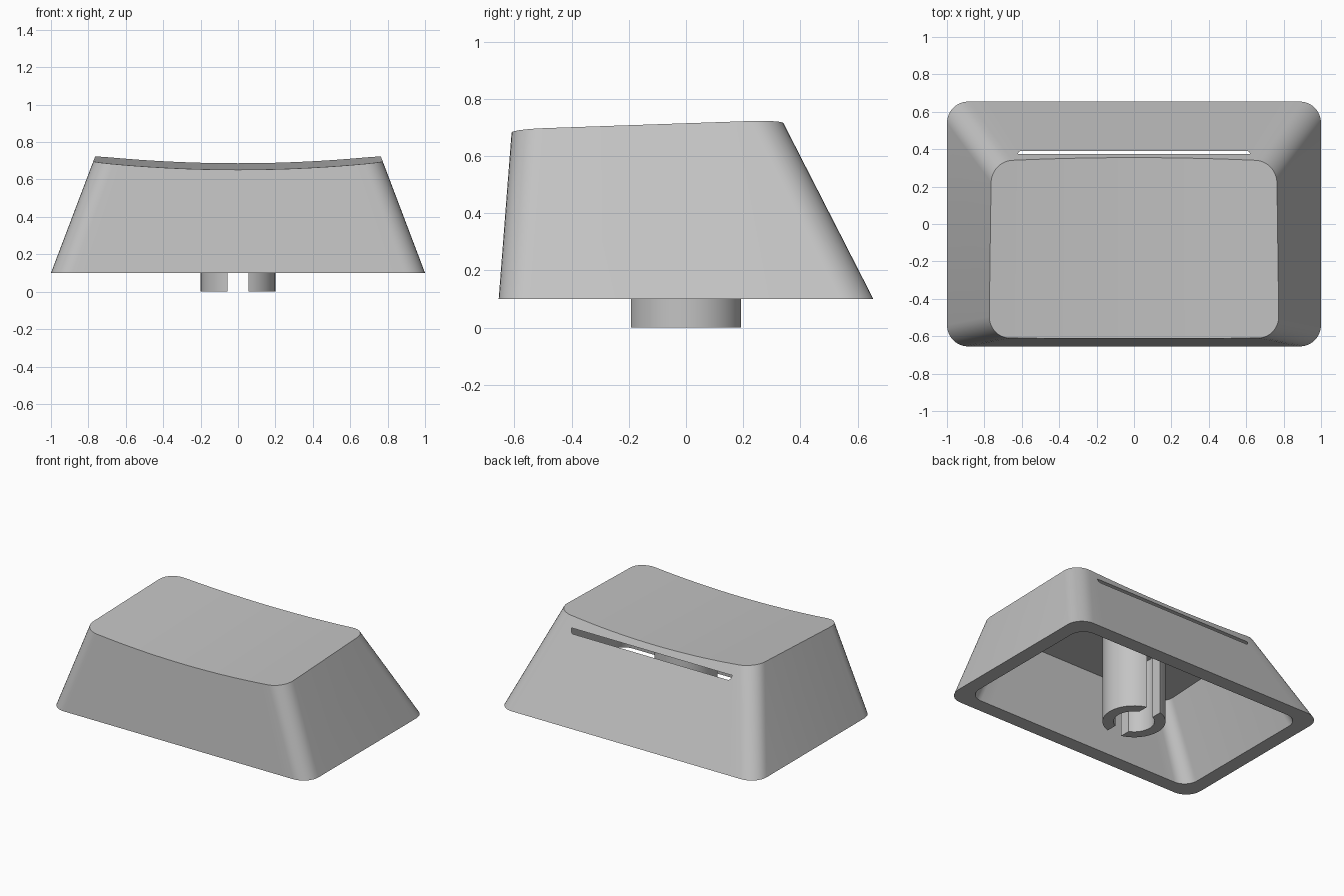
import bpy, bmesh, math
from mathutils import Vector

if "Cube" in bpy.data.objects:
    bpy.data.objects.remove(bpy.data.objects["Cube"])

grey = bpy.data.materials.new("plain_grey")
grey.diffuse_color = (0.55, 0.55, 0.55, 1)
grey.use_nodes = True
grey.node_tree.nodes["Principled BSDF"].inputs["Base Color"].default_value = grey.diffuse_color
BASE = 0.10  # height of the lower rim


def make_object(name, bm):
    bmesh.ops.recalc_face_normals(bm, faces=bm.faces[:])
    me = bpy.data.meshes.new(name)
    bm.to_mesh(me)
    bm.free()
    me.materials.append(grey)
    ob = bpy.data.objects.new(name, me)
    bpy.context.collection.objects.link(ob)
    return ob


def rounded_rows(hx, y0, y1, r, z, arc=8, flat=20):
    """Front and back halves of a rounded rectangle, both left to right."""
    half = []  # x and inset from the front or back edge
    for i in range(arc + 1):
        a = math.pi / 2 * i / arc
        half.append((-hx + r - r * math.cos(a), r - r * math.sin(a)))
    half += [((-1 + 2 * i / flat) * (hx - r), 0) for i in range(1, flat)]
    half += [(-x, d) for x, d in reversed(half[:arc + 1])]
    return ([Vector((x, y0 + d, z)) for x, d in half],
            [Vector((x, y1 - d, z)) for x, d in half])


def tapered_block(name, low, high, surface, start=0.0):
    """Loft between two rounded rectangles, ended by a top surface z = f(x, y)."""
    bm = bmesh.new()
    bottom, top = [], []
    for row_a, row_b in zip(rounded_rows(*low), rounded_rows(*high)):
        lo, hi = [], []
        for a, b in zip(row_a, row_b):
            s = 1.0
            for _ in range(10):
                p = a.lerp(b, s)
                s = (surface(p.x, p.y) - a.z) / (b.z - a.z)
            lo.append(bm.verts.new(a + (b - a) * start))
            hi.append(bm.verts.new(a + (b - a) * s))
        bottom.append(lo)
        top.append(hi)
    (f0, b0), (f1, b1) = bottom, top
    n = len(f0)
    for i in range(n - 1):
        bm.faces.new((f0[i], f0[i + 1], f1[i + 1], f1[i]))
        bm.faces.new((b0[i + 1], b0[i], b1[i], b1[i + 1]))
        bm.faces.new((f1[i], f1[i + 1], b1[i + 1], b1[i]))
    bm.faces.new((b0[0], f0[0], f1[0], b1[0]))
    bm.faces.new((f0[-1], b0[-1], b1[-1], f1[-1]))
    bm.faces.new(b0 + f0[::-1])
    return make_object(name, bm)


def cylinder(name, r, z0, z1):
    bm = bmesh.new()
    bmesh.ops.create_cone(bm, cap_ends=True, segments=48, radius1=r, radius2=r, depth=z1 - z0)
    bmesh.ops.translate(bm, verts=bm.verts, vec=(0, 0, (z0 + z1) / 2))
    return make_object(name, bm)


def box(name, size, centre):
    bm = bmesh.new()
    bmesh.ops.create_cube(bm, size=1)
    bmesh.ops.scale(bm, verts=bm.verts, vec=size)
    bmesh.ops.translate(bm, verts=bm.verts, vec=centre)
    return make_object(name, bm)


def cut(ob, cutter):
    bpy.context.view_layer.objects.active = ob
    mod = ob.modifiers.new("cut", 'BOOLEAN')
    mod.operation = 'DIFFERENCE'
    mod.solver = 'EXACT'
    mod.object = cutter
    bpy.ops.object.modifier_apply(modifier=mod.name)
    bpy.data.objects.remove(cutter)


def smooth(ob):
    bpy.ops.object.select_all(action='DESELECT')
    ob.select_set(True)
    bpy.context.view_layer.objects.active = ob
    bpy.ops.object.shade_smooth_by_angle(angle=math.radians(30))


# Cap: tapered shell with a dished, slightly tilted top
cap = tapered_block("cap_shell",
                    (1.0, -0.655, 0.655, 0.115, BASE),
                    (0.765, -0.607, 0.338, 0.115, 0.72),
                    lambda x, y: 0.714 + 0.036 * y - 0.04 * (1 - (x / 0.765) ** 2))

# Cavity: its upper back edge breaks through the sloped back wall as a long slit
cavity = tapered_block("cavity_cutter",
                       (0.90, -0.555, 0.555, 0.10, BASE),
                       (0.67, -0.51, 0.381, 0.08, 0.648),
                       lambda x, y: 0.634 + 0.036 * y, start=-0.1)
cut(cap, cavity)
smooth(cap)

# Stem: hollow post split front to back
stem = cylinder("stem", 0.20, 0.0, 0.65)
cut(stem, cylinder("bore_cutter", 0.13, -0.1, 0.5))
cut(stem, box("split_cutter", (0.11, 0.6, 0.6), (0, 0, 0.2)))
smooth(stem)
